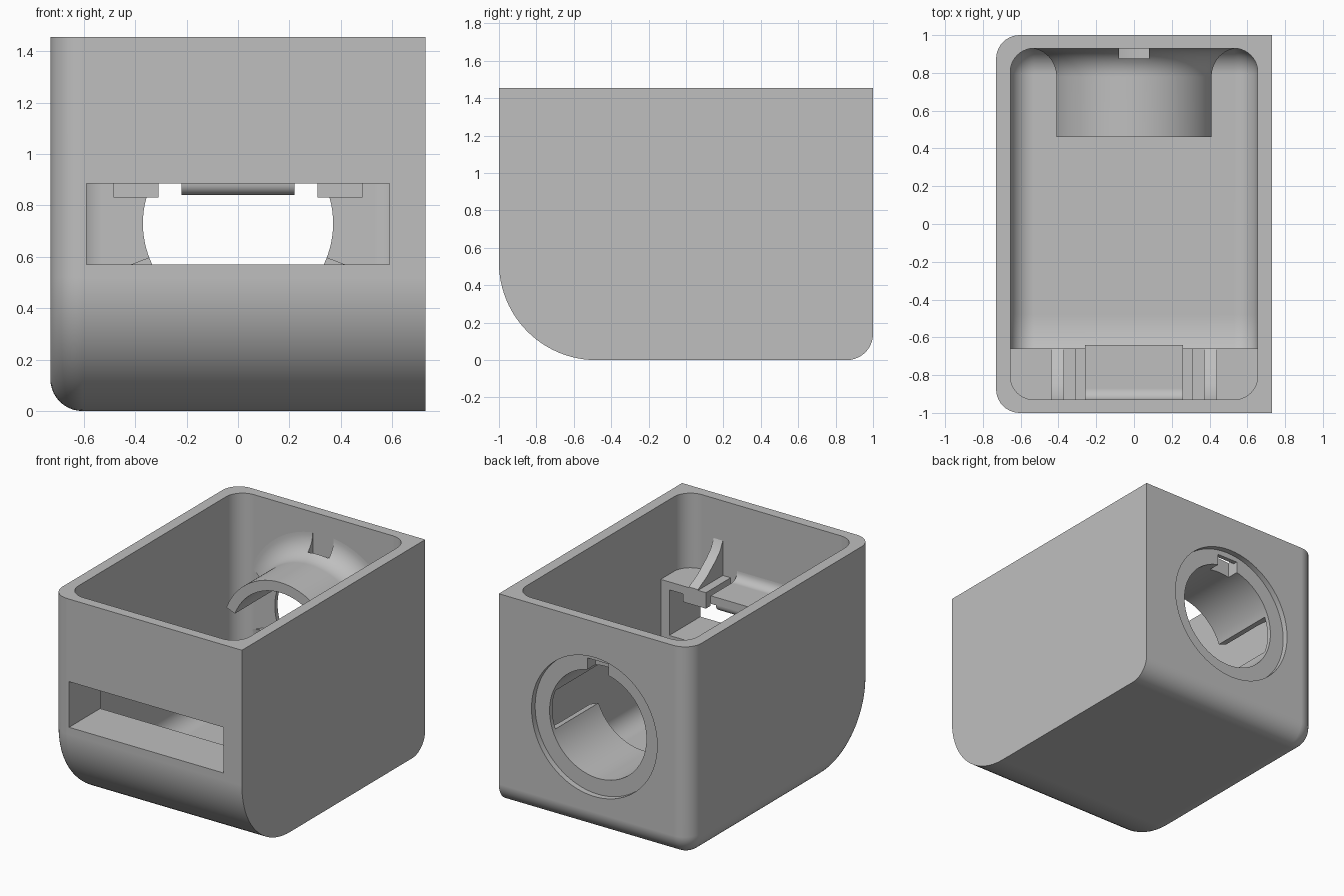
import bpy, bmesh
from math import sin, cos, pi, radians
from mathutils import Matrix

cube = bpy.data.objects.get("Cube")
if cube:
    bpy.data.objects.remove(cube, do_unlink=True)

grey = bpy.data.materials.new("matte_grey")
grey.use_nodes = True
COLOUR = (0.52, 0.52, 0.52, 1)
grey.diffuse_color = COLOUR
grey.node_tree.nodes["Principled BSDF"].inputs["Base Color"].default_value = COLOUR

HOLE_Z = 0.73


def finish(name, bm):
    bmesh.ops.recalc_face_normals(bm, faces=bm.faces)
    mesh = bpy.data.meshes.new(name)
    bm.to_mesh(mesh)
    bm.free()
    obj = bpy.data.objects.new(name, mesh)
    bpy.context.collection.objects.link(obj)
    mesh.materials.append(grey)
    return obj


def arc(cy, cz, r, start, end, n=16):
    """Points on an arc in the side plane, angles in degrees."""
    angles = [radians(start + (end - start) * i / n) for i in range(n + 1)]
    return [(cy + r * cos(a), cz + r * sin(a)) for a in angles]


def prism_bm(points, x0, x1):
    """Side profile extruded across the width."""
    bm = bmesh.new()
    face = bm.faces.new([bm.verts.new((x0, y, z)) for y, z in points])
    new = bmesh.ops.extrude_face_region(bm, geom=[face])["geom"]
    verts = [g for g in new if isinstance(g, bmesh.types.BMVert)]
    bmesh.ops.translate(bm, verts=verts, vec=(x1 - x0, 0, 0))
    return bm


def prism(name, points, x0, x1):
    return finish(name, prism_bm(points, x0, x1))


def block(name, x0, x1, y0, y1, z0, z1):
    return prism(name, [(y0, z0), (y1, z0), (y1, z1), (y0, z1)], x0, x1)


def rounded_tub(name, x0, x1, y, z0, z1, front_r, back_r, side_r, sides):
    """Box with rounded lower front and back, and the given sides softened."""
    points = [(-y, z1)] + arc(-y + front_r, z0 + front_r, front_r, 180, 270, 24)
    points += arc(y - back_r, z0 + back_r, back_r, 270, 360, 10) + [(y, z1)]
    bm = prism_bm(points, x0, x1)
    edges = [e for e in bm.edges
             if any(all(abs(v.co.x - x) < 1e-4 for v in e.verts) for x in sides)
             and not all(abs(v.co.z - z1) < 1e-4 for v in e.verts)]
    bmesh.ops.bevel(bm, geom=edges, offset=side_r, segments=10, profile=0.5,
                    affect='EDGES', clamp_overlap=False)
    return finish(name, bm)


def cylinder(name, r, y0, y1):
    bm = bmesh.new()
    place = Matrix.Translation((0, (y0 + y1) / 2, HOLE_Z)) @ Matrix.Rotation(pi / 2, 4, 'X')
    bmesh.ops.create_cone(bm, cap_ends=True, segments=96, radius1=r, radius2=r,
                          depth=y1 - y0, matrix=place)
    return finish(name, bm)


def cut(obj, *cutters):
    bpy.context.view_layer.objects.active = obj
    for cutter in cutters:
        mod = obj.modifiers.new("cut", 'BOOLEAN')
        mod.operation, mod.solver, mod.object = 'DIFFERENCE', 'EXACT', cutter
        bpy.ops.object.modifier_apply(modifier=mod.name)


def tube_sector(name, profile, start, end, n=48):
    """Sweep a radius and depth profile around the hole axis."""
    bm = bmesh.new()
    rings = []
    for i in range(n + 1):
        a = radians(start + (end - start) * i / n)
        rings.append([bm.verts.new((r * cos(a), y, HOLE_Z + r * sin(a))) for r, y in profile])
    count = len(profile)
    for a, b in zip(rings, rings[1:]):
        for j in range(count):
            k = (j + 1) % count
            bm.faces.new((a[j], a[k], b[k], b[j]))
    bm.faces.new(rings[0])
    bm.faces.new(rings[-1])
    return finish(name, bm)


# Open-topped shell: one flat side, the other side rounded
shell = rounded_tub("shell", -0.73, 0.73, 1.0, 0, 1.455, 0.52, 0.14, 0.125, [-0.73])
cavity = rounded_tub("cavity_cutter", -0.655, 0.655, 0.93, 0.07, 1.7, 0.45, 0.14, 0.125,
                     [-0.655, 0.655])
slot = block("slot_cutter", -0.59, 0.59, -1.1, -0.85, 0.57, 0.885)
bore = cylinder("bore_cutter", 0.37, 0.85, 1.1)
recess = cylinder("recess_cutter", 0.48, 0.96, 1.1)
key = block("key_cutter", -0.08, 0.08, 0.875, 1.1, HOLE_Z + 0.3, HOLE_Z + 0.44)
cut(shell, cavity, slot, bore, recess, key)

# Split sleeve around the bore, flared where it meets the back wall
sleeve = [(0.37, 0.46), (0.44, 0.46)] + arc(0.59, 0.78, 0.15, 180, 90, 12)
sleeve += [(0.59, 0.94), (0.37, 0.94)]
upper = tube_sector("upper_sleeve", sleeve, 21, 159)
tube_sector("lower_sleeve", sleeve, 201, 339)
notch = block("notch_cutter", -0.08, 0.08, 0.875, 1.1, HOLE_Z + 0.3, HOLE_Z + 0.7)
cut(upper, notch)
for helper in (cavity, slot, bore, recess, key, notch):
    bpy.data.objects.remove(helper, do_unlink=True)

# Housing behind the front slot
block("slot_shelf", -0.67, 0.67, -0.95, -0.66, 0.51, 0.57)
gusset = [(-0.95, 0.92), (-0.66, 0.92), (-0.66, 0.945), (-0.76, 1.0),
          (-0.85, 1.07), (-0.9, 1.12), (-0.93, 1.18), (-0.95, 1.18)]
for side, s in (("left", 1), ("right", -1)):
    for part, x0, x1, y1, y0, z0, z1 in (
            ("slot_wall", 0.59, 0.67, -0.66, -0.95, 0.51, 0.94),
            ("slot_roof", 0.31, 0.67, -0.66, -0.95, 0.885, 0.94),
            ("slot_stop", 0.31, 0.485, -0.66, -0.71, 0.83, 0.9)):
        block(side + "_" + part, min(s * x0, s * x1), max(s * x0, s * x1), y0, y1, z0, z1)
    prism(side + "_gusset", gusset, min(s * 0.37, s * 0.44), max(s * 0.37, s * 0.44))

# Springy centre latch with a rounded hook
latch = [(-0.95, 0.885), (-0.64, 0.885), (-0.64, 0.94)]
latch += arc(-0.87, 1.0, 0.06, 270, 180, 8) + [(-0.95, 1.0)]
prism("latch_tongue", latch, -0.26, 0.26)
prism("latch_hook", [(-0.64, 0.89)] + arc(-0.685, 0.885, 0.045, 0, -180, 12) + [(-0.73, 0.89)],
      -0.22, 0.22)

# Smooth curved faces, keep edges crisp
for obj in bpy.context.collection.objects:
    if obj.type == 'MESH' and grey.name in obj.data.materials:
        bpy.ops.object.select_all(action='DESELECT')
        obj.select_set(True)
        bpy.context.view_layer.objects.active = obj
        bpy.ops.object.shade_smooth_by_angle(angle=radians(30))
        obj.modifiers.new("even_normals", 'WEIGHTED_NORMAL').keep_sharp = True
